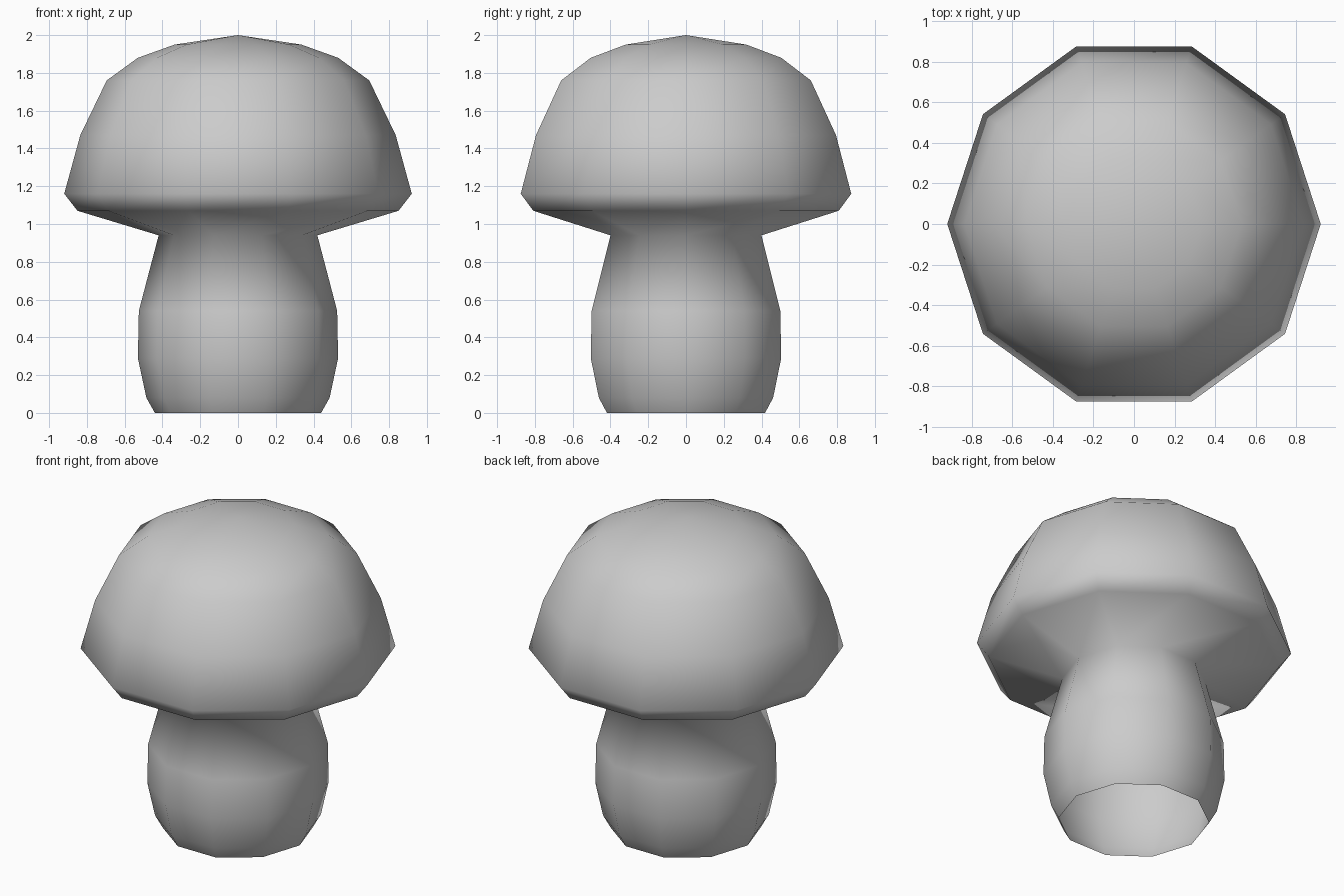
import bpy, bmesh, math

if "Cube" in bpy.data.objects:
    bpy.data.objects.remove(bpy.data.objects["Cube"])

SIDES = 10

# Profile (radius, height) from the open stem base up to the cap's rounded top
STEM = [(0.44, 0), (0.485, 0.08), (0.53, 0.29), (0.525, 0.54), (0.42, 0.94)]
CAP = [(0.85, 1.07), (0.92, 1.16), (0.835, 1.47), (0.695, 1.76),
       (0.53, 1.88), (0.335, 1.95)]
TOP = 2.0


def ring(bm, radius, z):
    return [bm.verts.new((radius * math.cos(math.tau * i / SIDES),
                          radius * math.sin(math.tau * i / SIDES), z))
            for i in range(SIDES)]


bm = bmesh.new()
rings = [ring(bm, r, z) for r, z in STEM + CAP]

# Side walls of stem and cap, one continuous skin
for low, high in zip(rings, rings[1:]):
    for i in range(SIDES):
        j = (i + 1) % SIDES
        bm.faces.new((low[i], low[j], high[j], high[i]))

# Crown fan
tip = bm.verts.new((0, 0, TOP))
for i in range(SIDES):
    bm.faces.new((rings[-1][i], rings[-1][(i + 1) % SIDES], tip))

for f in bm.faces:
    f.smooth = True

mesh = bpy.data.meshes.new("mushroom")
bm.to_mesh(mesh)
bm.free()
bpy.context.collection.objects.link(bpy.data.objects.new("mushroom", mesh))
